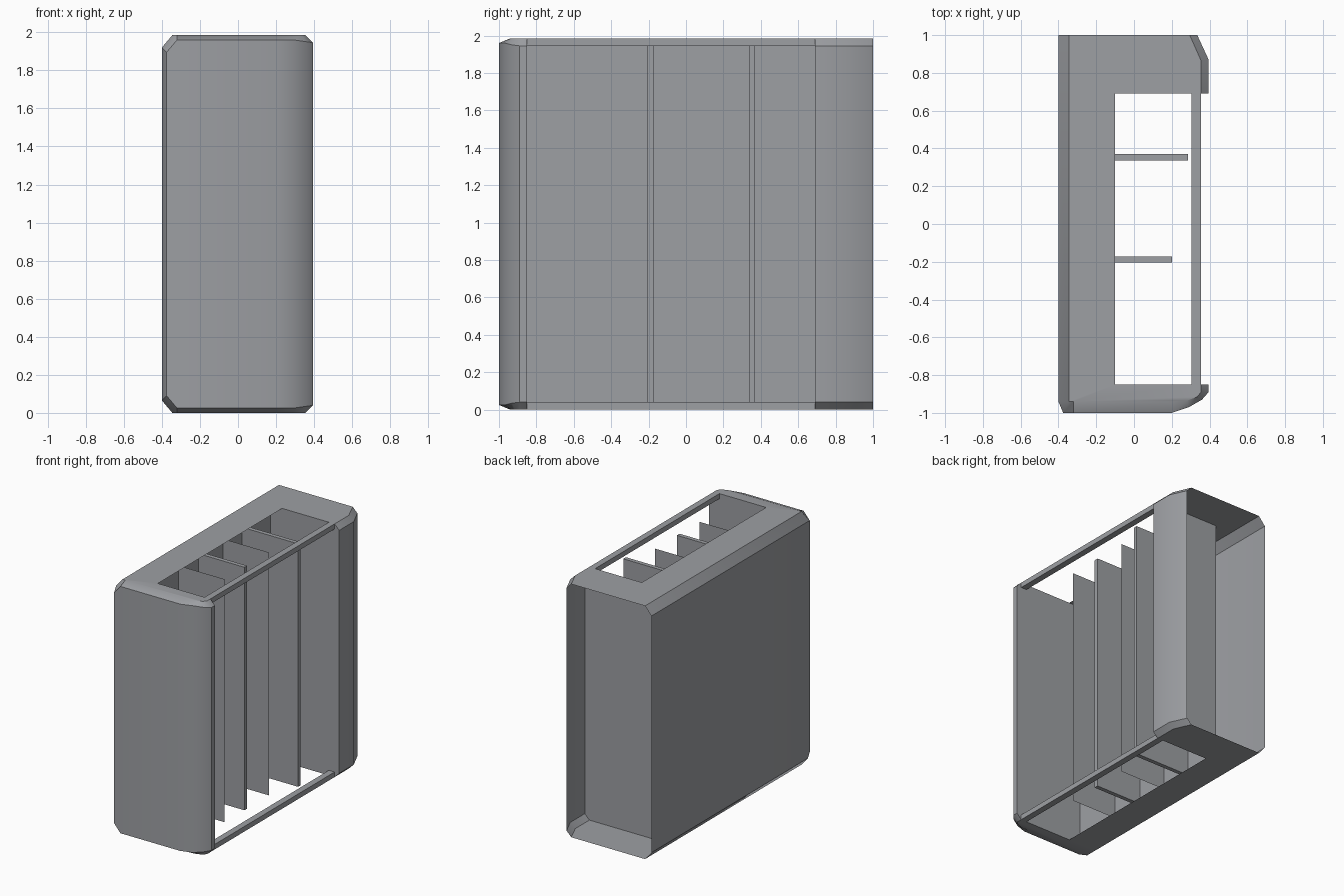
import bpy, bmesh, math

if "Cube" in bpy.data.objects:
    bpy.data.objects.remove(bpy.data.objects["Cube"])

H, E = 1.985, 0.04
grey = bpy.data.materials.new("plain grey")
grey.diffuse_color = (0.34, 0.35, 0.37, 1)
grey.use_nodes = True
grey.node_tree.nodes["Principled BSDF"].inputs["Base Color"].default_value = grey.diffuse_color


def make(name, faces, fix=False):
    """Object from a list of polygons, welded together."""
    bm = bmesh.new()
    for f in faces:
        bm.faces.new([bm.verts.new(p) for p in f])
    bmesh.ops.remove_doubles(bm, verts=bm.verts[:], dist=0.0005)
    bmesh.ops.dissolve_degenerate(bm, edges=bm.edges[:], dist=0.0005)
    if fix:
        bmesh.ops.recalc_face_normals(bm, faces=bm.faces[:])
    me = bpy.data.meshes.new(name)
    bm.to_mesh(me)
    bm.free()
    me.materials.append(grey)
    ob = bpy.data.objects.new(name, me)
    bpy.context.collection.objects.link(ob)
    return ob


def box(name, x0, x1, y0, y1, z0, z1):
    c = [(x, y, z) for z in (z0, z1) for x, y in ((x0, y0), (x1, y0), (x1, y1), (x0, y1))]
    idx = [(3, 2, 1, 0), (4, 5, 6, 7), (0, 1, 5, 4), (1, 2, 6, 5), (2, 3, 7, 6), (3, 0, 4, 7)]
    return make(name, [[c[i] for i in f] for f in idx])


# Outline points: outer x, y, inset x, y on the caps, chamfer height
front = [(-.4, 1, -.345, 1, .065), (-.4, -.94, -.345, -.94, .065),
         (-.375, -1, -.345, -.94, .09), (-.32, -1, -.32, -.94, .025),
         (.2, -1, .2, -.94, .025), (.29, -.97, .28, -.935, .025),
         (.36, -.93, .335, -.915, .035), (.395, -.89, .355, -.89, E),
         (.395, -.85, .355, -.85, E)]
back = [(.395, .69, .355, .69, E), (.395, .87, .355, .865, E), (.335, 1, .295, 1, E)]

# Outer shell, open at the back and along the right side
faces = []
for path in (front, back):
    for a, b in zip(path, path[1:]):
        rows = [[(p[2], p[3], 0), (p[0], p[1], p[4]), (p[0], p[1], H - p[4]), (p[2], p[3], H)]
                for p in (a, b)]
        for i in range(3):
            faces.append([rows[0][i], rows[1][i], rows[1][i + 1], rows[0][i + 1]])

# Top and bottom caps, framing a rectangular opening
flat = [[(-.345, -.85)] + [(p[2], p[3]) for p in front[1:] if p[0] != -.375] +
        [(.305, -.85), (-.1, -.85)],
        [(-.345, -.85), (-.1, -.85), (-.1, .69), (-.345, .69)],
        [(-.345, .69), (-.1, .69), (.305, .69)] + [(p[2], p[3]) for p in back] + [(-.345, 1)]]
for poly in flat:
    faces.append([(x, y, H) for x, y in poly])
    faces.append([(x, y, 0) for x, y in reversed(poly)])
shell = make("outer_shell", faces)
bpy.context.view_layer.objects.active = shell
shell.select_set(True)
bpy.ops.object.shade_smooth_by_angle(angle=math.radians(35))

# Rails across the open side
box("top_rail", .305, .355, -.85, .69, H - E, H)
box("bottom_rail", .305, .355, -.85, .69, 0, E)

# Compartment walls
section = [(-.2, 0), (.355, 0), (.395, E), (.395, H - E), (.355, H), (-.2, H)]
make("front_wall", [[(x, -.85, z) for x, z in reversed(section)]])
make("rear_wall", [[(x, .69, z) for x, z in section]])
make("inner_wall", [[(-.2, -.85, 0), (-.2, .69, 0), (-.2, .69, H), (-.2, -.85, H)]])

# Thick and paper-thin dividers
box("short_divider", -.2, .2, -.205, -.172, E, H - E)
box("long_divider", -.2, .285, .337, .37, E, H - E)
for i, y in enumerate((-.45, .1)):
    make(f"thin_divider_{i + 1}", [[(-.2, y, E), (.2, y, E), (.2, y, H - E), (-.2, y, H - E)]])
